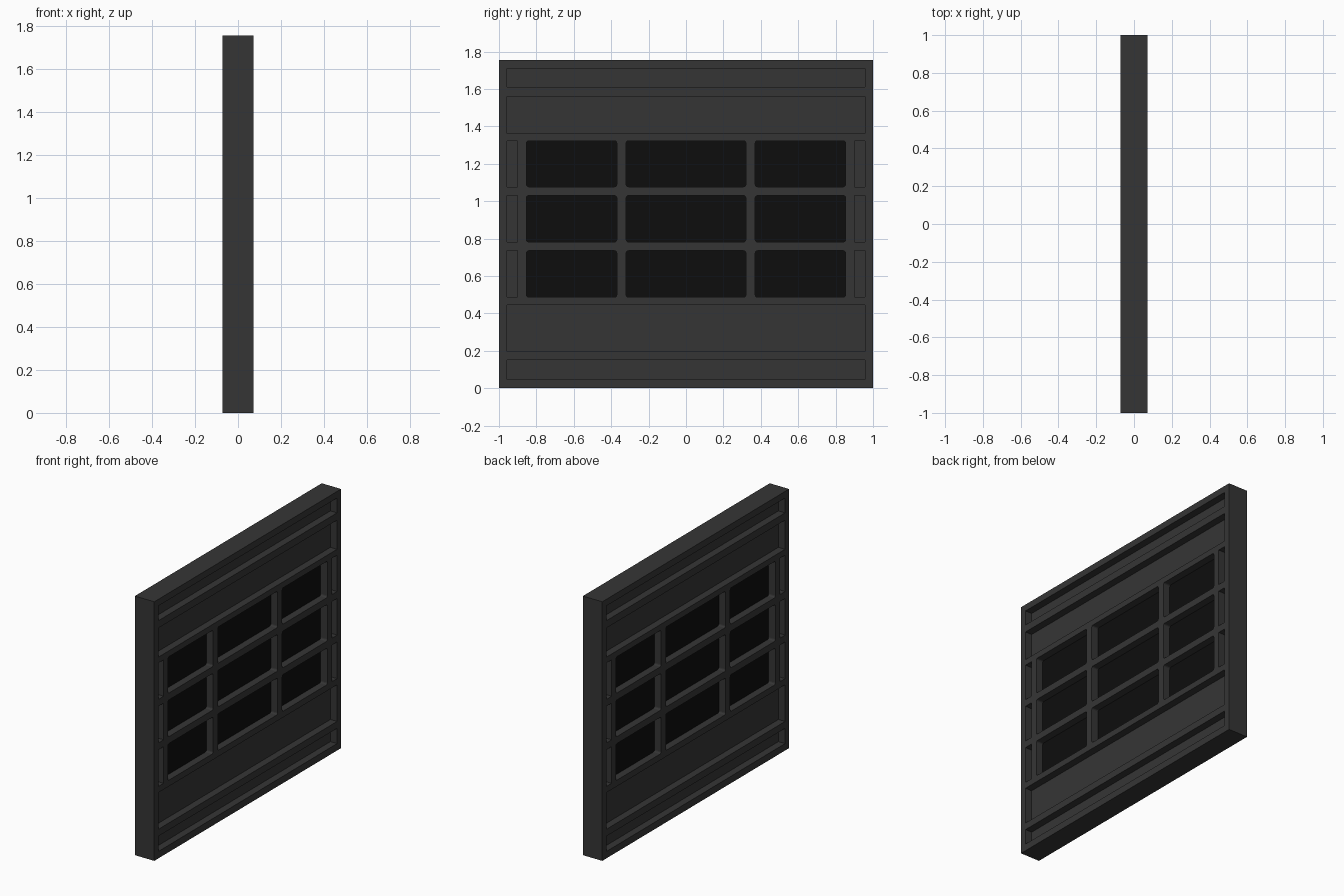
import bpy, bmesh
from mathutils import Matrix

if "Cube" in bpy.data.objects:
    bpy.data.objects.remove(bpy.data.objects["Cube"])

THICK, HEIGHT = 0.145, 1.755
DEPTH = 0.05                      # depth of every recess
CORE = THICK / 2 - DEPTH          # half thickness left in the middle


def material(name, rgb, rough):
    m = bpy.data.materials.new(name)
    m.use_nodes = True
    m.diffuse_color = (*rgb, 1)
    b = m.node_tree.nodes["Principled BSDF"]
    b.inputs["Base Color"].default_value = (*rgb, 1)
    b.inputs["Roughness"].default_value = rough
    return m


frame_mat = material("dark grey frame", (0.036, 0.036, 0.036), 0.6)
glass_mat = material("black glass", (0.004, 0.004, 0.004), 0.6)


def add_box(bm, x, y, z, radius=0.0):
    """Box from (min, max) ranges, optionally rounding the edges along x."""
    size = [r[1] - r[0] for r in (x, y, z)]
    mid = [(r[0] + r[1]) / 2 for r in (x, y, z)]
    mat = Matrix.Translation(mid) @ Matrix.Diagonal((*size, 1))
    verts = bmesh.ops.create_cube(bm, size=1, matrix=mat)["verts"]
    if radius:
        edges = {e for v in verts for e in v.link_edges
                 if abs(e.verts[0].co.x - e.verts[1].co.x) > 1e-4}
        bmesh.ops.bevel(bm, geom=list(edges), offset=radius, segments=3,
                        profile=0.5, affect='EDGES')


def make_object(name, bm, mat):
    bmesh.ops.recalc_face_normals(bm, faces=bm.faces)
    mesh = bpy.data.meshes.new(name)
    bm.to_mesh(mesh)
    bm.free()
    mesh.materials.append(mat)
    ob = bpy.data.objects.new(name, mesh)
    bpy.context.collection.objects.link(ob)
    return ob


# Layout of the recesses in the y-z plane
wide_rows = [(0.047, 0.15), (0.197, 0.445), (1.363, 1.56), (1.61, 1.71)]
window_rows = [(0.487, 0.735), (0.782, 1.03), (1.077, 1.323)]
window_cols = [(-0.853, -0.37), (-0.32, 0.32), (0.37, 0.853)]
side_cols = [(-0.957, -0.9), (0.9, 0.957)]
windows = [(y, z) for z in window_rows for y in window_cols]
panels = [((-0.957, 0.957), z) for z in wide_rows]
panels += [(y, z) for z in window_rows for y in side_cols]

# Solid slab
bm = bmesh.new()
add_box(bm, (-THICK / 2, THICK / 2), (-1, 1), (0, HEIGHT))
frame = make_object("door_frame", bm, frame_mat)

# Cutters: panels sunk from both faces, windows cut right through
bm = bmesh.new()
for y, z in panels:
    add_box(bm, (CORE, 0.2), y, z)
    add_box(bm, (-0.2, -CORE), y, z)
for y, z in windows:
    add_box(bm, (-0.2, 0.2), y, z, radius=0.012)
cutter = make_object("recess_cutter", bm, frame_mat)
cutter.hide_render = True

cut = frame.modifiers.new("recesses", 'BOOLEAN')
cut.operation = 'DIFFERENCE'
cut.solver = 'EXACT'
cut.object = cutter
bpy.context.view_layer.update()
result = bpy.data.meshes.new_from_object(
    frame.evaluated_get(bpy.context.evaluated_depsgraph_get()))
frame.modifiers.clear()
frame.data = result
bpy.data.objects.remove(cutter)

# Glass panes, edges tucked slightly into the frame
bm = bmesh.new()
for y, z in windows:
    add_box(bm, (-CORE, CORE), (y[0] - 0.01, y[1] + 0.01), (z[0] - 0.01, z[1] + 0.01))
make_object("window_panes", bm, glass_mat)
